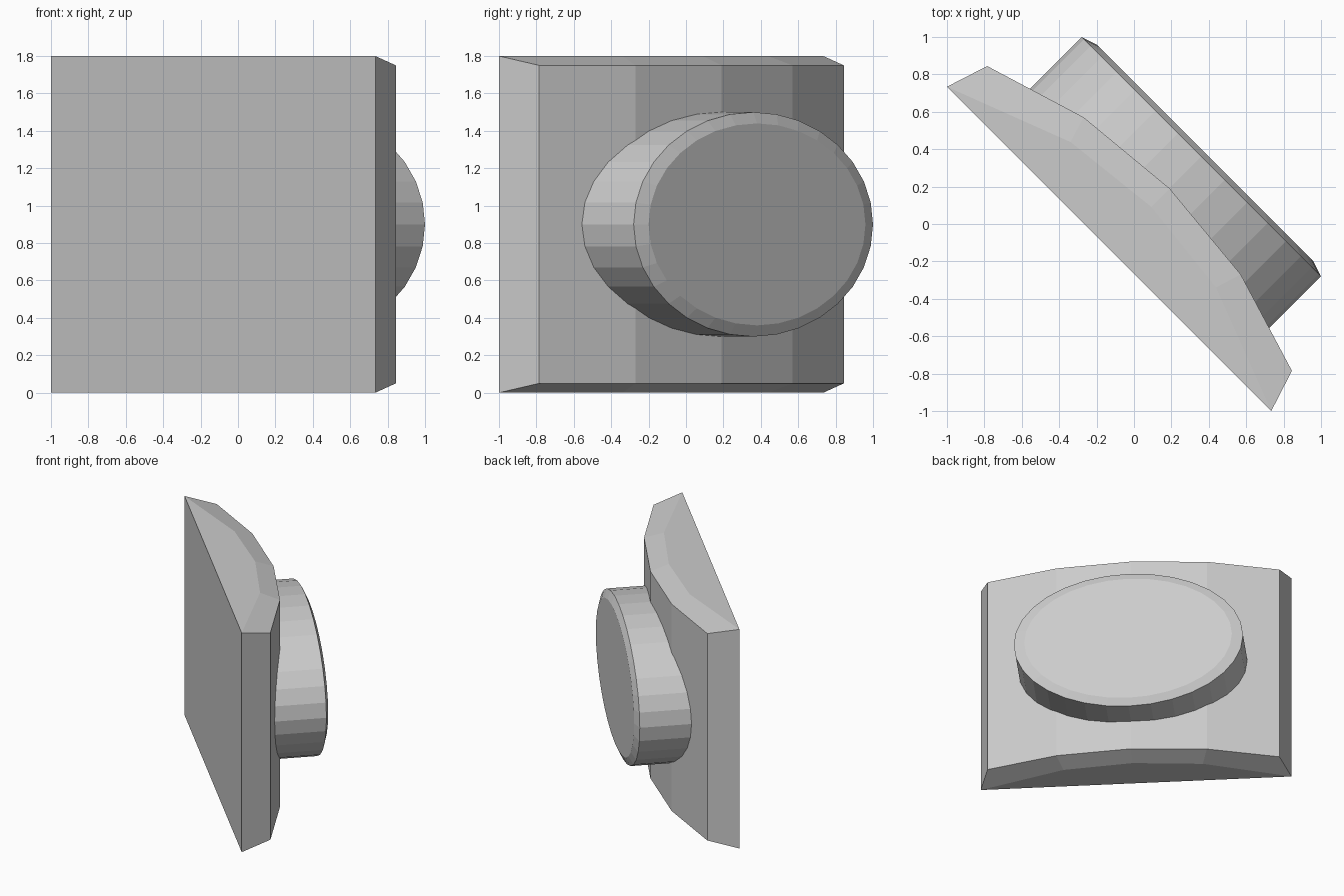
import bpy, bmesh, math
from mathutils import Matrix

if "Cube" in bpy.data.objects:
    bpy.data.objects.remove(bpy.data.objects["Cube"])

TURN = Matrix.Rotation(math.radians(-45), 4, 'Z')  # the whole model faces diagonally


def finish(name, bm):
    bmesh.ops.recalc_face_normals(bm, faces=bm.faces)
    mesh = bpy.data.meshes.new(name)
    bm.to_mesh(mesh)
    bm.free()
    obj = bpy.data.objects.new(name, mesh)
    obj.matrix_world = TURN
    bpy.context.collection.objects.link(obj)


def loft(bm, rings, closed):
    n = len(rings[0])
    for a, b in zip(rings, rings[1:]):
        for i in range(n if closed else n - 1):
            j = (i + 1) % n
            bm.faces.new((a[i], a[j], b[j], b[i]))


# Bowed back plate: flat back, curved front, sloped top and bottom rims
inner = [(-1.226, -0.188), (-0.55, 0.07), (0, 0.13), (0.55, 0.07), (1.226, -0.188)]
outer = [(-1.152, 0.042), (-0.594, 0.213), (0, 0.269), (0.594, 0.213), (1.152, 0.042)]
bm = bmesh.new()
rings = [[bm.verts.new((x, y, z)) for x, y in prof]
         for prof, z in ((inner, 0), (outer, 0.05), (outer, 1.75), (inner, 1.8))]
loft(bm, rings, False)
bm.faces.new(rings[0])
bm.faces.new(rings[3])
bm.faces.new((rings[0][0], rings[0][4], rings[3][4], rings[3][0]))
for k in (0, 4):
    bm.faces.new([r[k] for r in rings])
finish("curved_plate", bm)

# Oval pad with a chamfered front edge, sunk into the plate
SIDES = 32
bm = bmesh.new()
rings = []
for y, rx, rz in ((0.0, 0.905, 0.6), (0.509, 0.905, 0.6), (0.537, 0.82, 0.54)):
    angles = [2 * math.pi * i / SIDES for i in range(SIDES)]
    rings.append([bm.verts.new((rx * math.cos(a), y, 0.9 + rz * math.sin(a))) for a in angles])
loft(bm, rings, True)
bm.faces.new(rings[0])
bm.faces.new(rings[2])
finish("oval_pad", bm)
